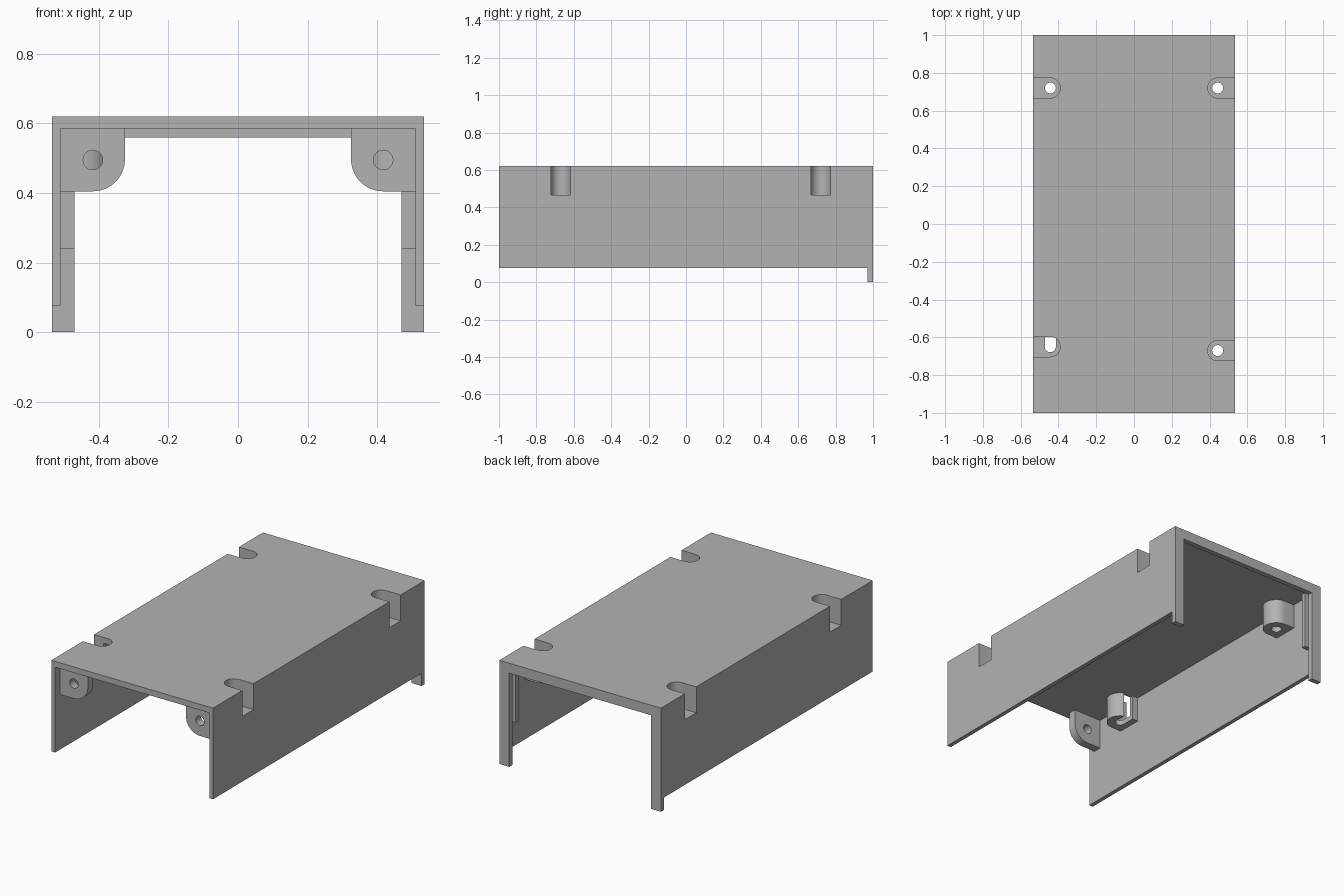
import bpy, bmesh
from math import sin, cos, pi

cube = bpy.data.objects.get("Cube")
if cube:
    bpy.data.objects.remove(cube, do_unlink=True)

W, WALL_IN = 0.535, 0.51        # outer and inner half width
TOP, CEIL = 0.62, 0.585         # roof top and underside
SCREW_X = 0.443                 # screw column distance from centre

grey = bpy.data.materials.new("light_grey")
grey.use_nodes = True
COLOUR = (0.45, 0.45, 0.45, 1)
grey.diffuse_color = COLOUR
grey.node_tree.nodes["Principled BSDF"].inputs["Base Color"].default_value = COLOUR


def prism(name, outline, axis, lo, hi):
    """Extrude a 2D outline along y (outline in xz) or z (outline in xy)."""
    bm = bmesh.new()
    place = (lambda u, v, d: (u, d, v)) if axis == "y" else (lambda u, v, d: (u, v, d))
    face = bm.faces.new([bm.verts.new(place(u, v, lo)) for u, v in outline])
    ext = bmesh.ops.extrude_face_region(bm, geom=[face])
    moved = [g for g in ext["geom"] if isinstance(g, bmesh.types.BMVert)]
    bmesh.ops.translate(bm, verts=moved, vec=place(0, 0, hi - lo))
    bmesh.ops.recalc_face_normals(bm, faces=bm.faces)
    mesh = bpy.data.meshes.new(name)
    bm.to_mesh(mesh)
    bm.free()
    mesh.materials.append(grey)
    obj = bpy.data.objects.new(name, mesh)
    bpy.context.collection.objects.link(obj)
    return obj


def rect(x0, x1, v0, v1):
    return [(x0, v0), (x1, v0), (x1, v1), (x0, v1)]


def arc(cx, cy, r, a0, a1, n=16):
    return [(cx + r * cos(a0 + (a1 - a0) * i / n), cy + r * sin(a0 + (a1 - a0) * i / n))
            for i in range(n + 1)]


def circle(cx, cy, r):
    return arc(cx, cy, r, 0, 2 * pi, 32)[:-1]


def u_profile(inner_x, inner_z, bottom):
    return [(-W, bottom), (-W, TOP), (W, TOP), (W, bottom),
            (inner_x, bottom), (inner_x, inner_z), (-inner_x, inner_z), (-inner_x, bottom)]


def d_shape(side, y, r, outer):
    """Slot outline: open toward the side wall, round toward the middle."""
    pts = [(outer, y + r)] + arc(SCREW_X, y, r, pi / 2, 3 * pi / 2) + [(outer, y - r)]
    return [(side * px, py) for px, py in pts]


def boolean(obj, tool, operation="DIFFERENCE"):
    mod = obj.modifiers.new("cut", "BOOLEAN")
    mod.operation, mod.solver, mod.object = operation, "EXACT", tool
    bpy.context.view_layer.objects.active = obj
    bpy.ops.object.modifier_apply(modifier=mod.name)


def discard(obj):
    bpy.data.objects.remove(obj, do_unlink=True)


# Channel-shaped cover with a deeper frame at the back
cover = prism("cover_shell", u_profile(WALL_IN, CEIL, 0.075), "y", -1, 1)
frame = prism("back_frame", u_profile(0.47, 0.56, 0), "y", 0.97, 1)
boolean(cover, frame, "UNION")
discard(frame)
parts = [cover]

# Screw recesses: pocket through roof and wall, with a boss and hole inside
for side, label in ((-1, "right"), (1, "left")):
    for end, y in (("front", -0.65 if side < 0 else -0.67), ("back", 0.72)):
        boss = prism(f"{end}_{label}_screw_boss", d_shape(side, y, 0.075, WALL_IN),
                     "z", 0.435, CEIL)
        pocket = prism("pocket_cutter", d_shape(side, y, 0.053, 0.6), "z", 0.465, 0.7)
        hole = prism("hole_cutter", circle(side * SCREW_X, y, 0.029), "z", 0.4, 0.5)
        boolean(cover, pocket)
        boolean(boss, pocket)
        boolean(boss, hole)
        # The front right hole runs out through the boss as an open slot
        if side < 0 and end == "front":
            slot = prism("slot_cutter", rect(-SCREW_X - 0.029, -SCREW_X + 0.029, y, y + 0.1),
                         "z", 0.4, CEIL + 0.01)
            boolean(boss, slot)
            discard(slot)
        discard(pocket)
        discard(hole)
        parts.append(boss)

    # Front mounting tab with one rounded corner and a screw hole
    outline = [(WALL_IN, 0.405), (WALL_IN, CEIL), (0.325, CEIL)]
    outline += arc(0.417, 0.497, 0.092, pi, 3 * pi / 2)
    tab = prism(f"front_{label}_tab", [(side * u, v) for u, v in outline], "y", -0.955, -0.905)
    bore = prism("bore_cutter", circle(side * 0.417, 0.495, 0.028), "y", -1, -0.85)
    boolean(tab, bore)
    discard(bore)
    parts.append(tab)

    # Rib that forms the panel slot in front of the back frame
    xs = sorted((side * 0.47, side * WALL_IN))
    parts.append(prism(f"back_{label}_rib", rect(*xs, 0.24, CEIL), "y", 0.912, 0.938))

# Smooth the curved walls, keep the corners sharp
bpy.ops.object.select_all(action="DESELECT")
for obj in parts:
    obj.select_set(True)
bpy.context.view_layer.objects.active = cover
bpy.ops.object.shade_smooth_by_angle(angle=pi / 6)
